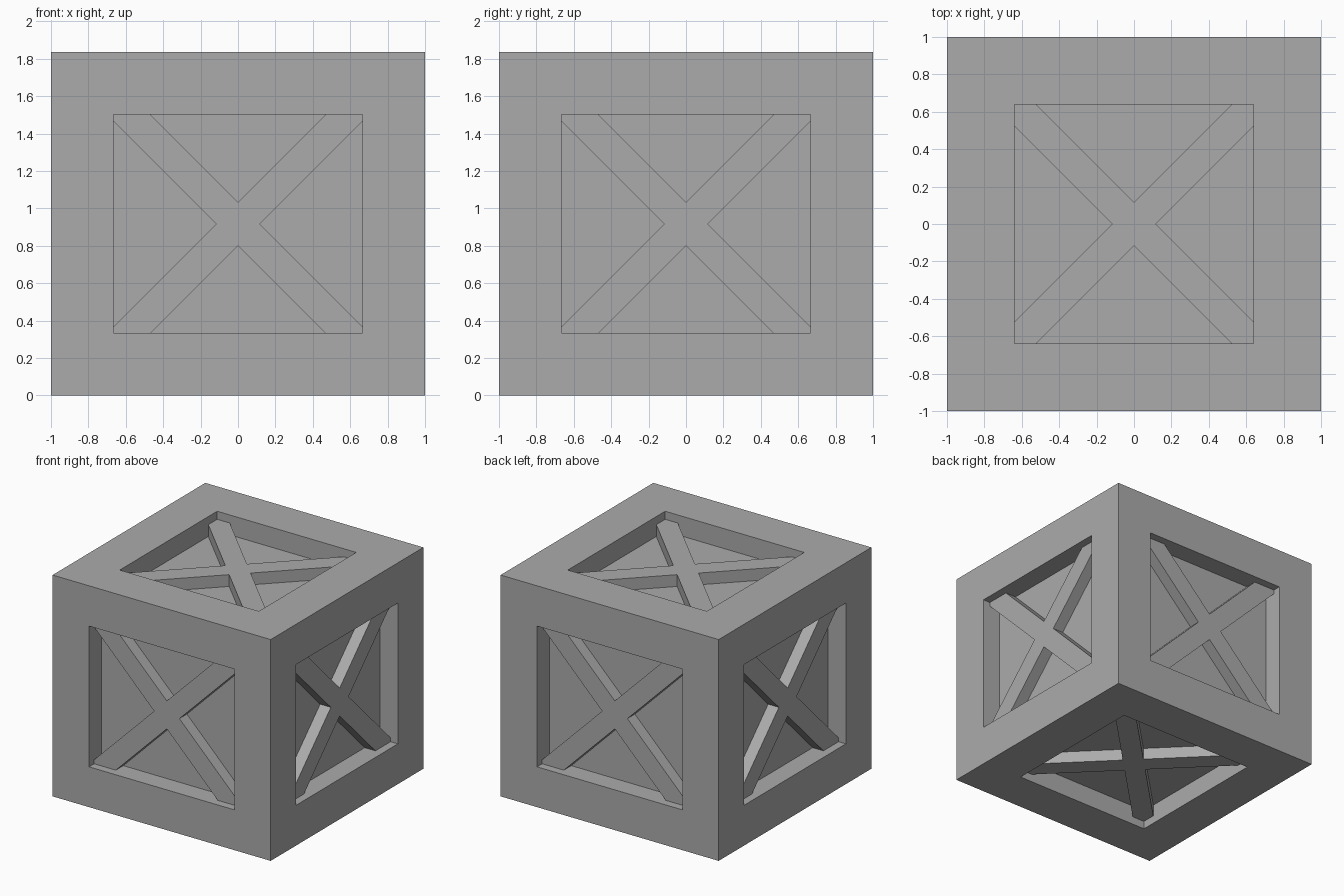
import bpy
import bmesh
from mathutils import Vector, Matrix

if "Cube" in bpy.data.objects:
    bpy.data.objects.remove(bpy.data.objects["Cube"])

HEIGHT = 1.835
PANEL_DEPTH = 0.165      # panels below the outer frame
BRACE_DEPTH = 0.067      # braces below the outer frame
SIDE_RIM, END_RIM = 0.334, 0.362
HALF_SLOT = 0.116        # half of a diagonal brace, measured along an axis

grey = bpy.data.materials.new("crate_grey")
grey.use_nodes = True
colour = (0.41, 0.41, 0.41, 1)
grey.diffuse_color = colour
grey.node_tree.nodes["Principled BSDF"].inputs["Base Color"].default_value = colour


def add_object(name, bm):
    bmesh.ops.recalc_face_normals(bm, faces=bm.faces[:])
    mesh = bpy.data.meshes.new(name)
    bm.to_mesh(mesh)
    bm.free()
    mesh.materials.append(grey)
    obj = bpy.data.objects.new(name, mesh)
    bpy.context.collection.objects.link(obj)


# Crate body: a box with a recessed panel in every side
bm = bmesh.new()
bmesh.ops.create_cube(bm, size=1)
bmesh.ops.scale(bm, vec=(2, 2, HEIGHT), verts=bm.verts)
bmesh.ops.translate(bm, vec=(0, 0, HEIGHT / 2), verts=bm.verts)
bm.normal_update()
for face in bm.faces[:]:
    rim = END_RIM if abs(face.normal.z) > 0.5 else SIDE_RIM
    bmesh.ops.inset_individual(bm, faces=[face], thickness=rim, use_even_offset=True)
    inward = -face.normal.copy()
    pushed = bmesh.ops.extrude_discrete_faces(bm, faces=[face])["faces"][0]
    bmesh.ops.translate(bm, vec=inward * PANEL_DEPTH, verts=pushed.verts)
add_object("crate_body", bm)


# Diagonal cross brace, trimmed to fill its opening
def cross_brace(name, normal, up, half_w, half_h, distance):
    k = HALF_SLOT
    quarter = [(k, 0), (half_w, half_w - k), (half_w, half_h),
               (half_h - k, half_h), (0, k)]
    upper = quarter + [(-x, y) for x, y in reversed(quarter[:-1])]
    outline = upper + [(x, -y) for x, y in reversed(upper[1:-1])]
    normal, up = Vector(normal), Vector(up)
    right = up.cross(normal)
    frame = Matrix((right, up, normal)).transposed()
    centre = Vector((0, 0, HEIGHT / 2))
    bm = bmesh.new()
    top = distance - BRACE_DEPTH
    face = bm.faces.new([bm.verts.new(centre + frame @ Vector((x, y, top)))
                         for x, y in outline])
    geom = bmesh.ops.extrude_face_region(bm, geom=[face], use_keep_orig=True)["geom"]
    verts = [g for g in geom if isinstance(g, bmesh.types.BMVert)]
    bmesh.ops.translate(bm, vec=-normal * (PANEL_DEPTH - BRACE_DEPTH + 0.005), verts=verts)
    add_object(name, bm)


side_w, side_h, end_w = 1 - SIDE_RIM, HEIGHT / 2 - SIDE_RIM, 1 - END_RIM
for name, normal in (("front", (0, -1, 0)), ("back", (0, 1, 0)),
                     ("left", (1, 0, 0)), ("right", (-1, 0, 0))):
    cross_brace("cross_brace_" + name, normal, (0, 0, 1), side_w, side_h, 1)
for name, z in (("top", 1), ("bottom", -1)):
    cross_brace("cross_brace_" + name, (0, 0, z), (0, 1, 0), end_w, end_w, HEIGHT / 2)
